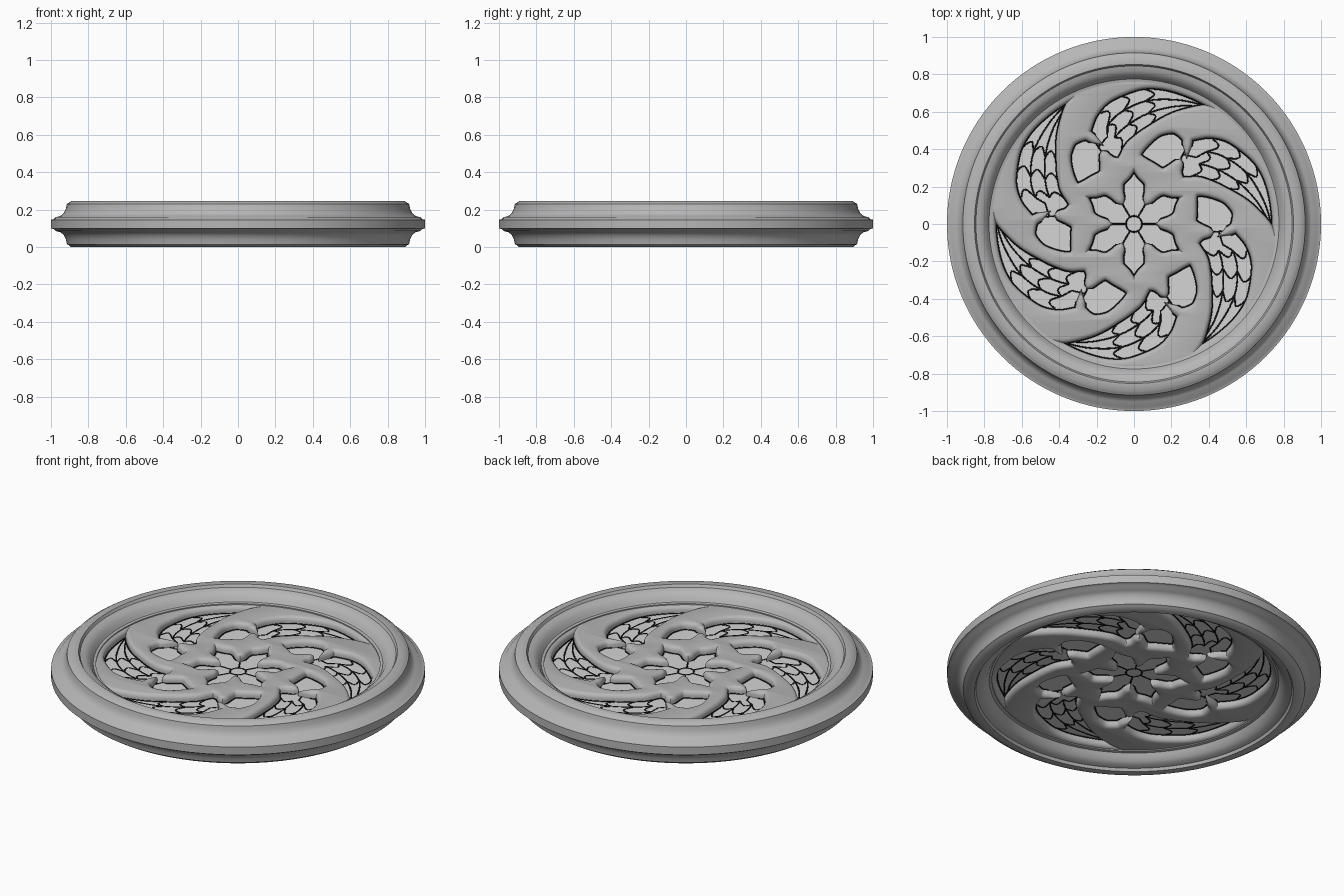
import bpy, bmesh, math
from mathutils import Vector, Matrix

if "Cube" in bpy.data.objects:
    bpy.data.objects.remove(bpy.data.objects["Cube"])

MID = 0.1225      # height of the middle plane
BEV = 0.024       # width of the tracery moulding


def material(name, v):
    m = bpy.data.materials.new(name)
    m.diffuse_color = (v, v, v, 1)
    m.use_nodes = True
    m.node_tree.nodes["Principled BSDF"].inputs["Base Color"].default_value = m.diffuse_color
    return m


STONE = material("stone_grey", 0.47)
GLASS = material("pale_glass", 0.66)
LEAD = material("black_lead", 0.006)


def polar(a, r):
    return Vector((r * math.cos(math.radians(a)), r * math.sin(math.radians(a)), 0))


def smooth(pts, closed=True, n=5):
    """Catmull-Rom curve through points."""
    out, c = [], len(pts)
    for i in range(c if closed else c - 1):
        if closed:
            p0, p1, p2, p3 = (pts[(i + k) % c] for k in (-1, 0, 1, 2))
        else:
            p0, p1, p2, p3 = (pts[min(max(i + k, 0), c - 1)] for k in (-1, 0, 1, 2))
        for j in range(n):
            t = j / n
            out.append(0.5 * (2 * p1 + (p2 - p0) * t + (2 * p0 - 5 * p1 + 4 * p2 - p3) * t * t
                              + (3 * p1 - p0 - 3 * p2 + p3) * t ** 3))
    if not closed:
        out.append(pts[-1].copy())
    return out


def turned(path, k):
    m = Matrix.Rotation(math.radians(60 * k), 3, 'Z')
    return [m @ p for p in path]


def circle(r, n):
    return [polar(360 * i / n, r) for i in range(n)]


def inset(path, d):
    """Shift a counter-clockwise loop towards its inside."""
    out, c = [], len(path)
    for i in range(c):
        t = (path[(i + 1) % c] - path[i - 1]).normalized()
        out.append(path[i] + Vector((-t.y, t.x, 0)) * d)
    return out


def finish(ob, mat, angle=35):
    bm = bmesh.new()
    bm.from_mesh(ob.data)
    bmesh.ops.remove_doubles(bm, verts=bm.verts, dist=1e-5)
    bmesh.ops.recalc_face_normals(bm, faces=bm.faces)
    bm.to_mesh(ob.data)
    bm.free()
    ob.data.materials.clear()
    ob.data.materials.append(mat)
    bpy.ops.object.select_all(action='DESELECT')
    ob.select_set(True)
    bpy.context.view_layer.objects.active = ob
    bpy.ops.object.shade_smooth_by_angle(angle=math.radians(angle))


def curve_mesh(name, paths, mat, flat=False, extrude=0.0, bevel=0.0, res=1):
    """paths: list of (points, closed). flat = filled plate, otherwise tubes."""
    cu = bpy.data.curves.new(name, 'CURVE')
    cu.dimensions = '2D' if flat else '3D'
    cu.fill_mode = 'BOTH' if flat else 'FULL'
    cu.extrude, cu.bevel_depth, cu.bevel_resolution = extrude, bevel, res
    for pts, closed in paths:
        s = cu.splines.new('POLY')
        s.points.add(len(pts) - 1)
        for q, p in zip(s.points, pts):
            q.co = (p.x, p.y, 0, 1)
        s.use_cyclic_u = closed
    ob = bpy.data.objects.new(name, cu)
    bpy.context.collection.objects.link(ob)
    ob.location.z = MID
    bpy.ops.object.select_all(action='DESELECT')
    ob.select_set(True)
    bpy.context.view_layer.objects.active = ob
    bpy.ops.object.convert(target='MESH')
    ob = bpy.context.view_layer.objects.active
    finish(ob, mat)
    return ob


def lathe(name, profile, mat, steps=128):
    me = bpy.data.meshes.new(name)
    bm = bmesh.new()
    vs = [bm.verts.new((r, 0, z)) for r, z in profile]
    es = [bm.edges.new((vs[i], vs[(i + 1) % len(vs)])) for i in range(len(vs))]
    bmesh.ops.spin(bm, geom=vs + es, cent=(0, 0, 0), axis=(0, 0, 1),
                   angle=math.tau, steps=steps, use_merge=True)
    bm.to_mesh(me)
    bm.free()
    ob = bpy.data.objects.new(name, me)
    bpy.context.collection.objects.link(ob)
    ob.location.z = MID
    finish(ob, mat, 40)
    return ob


# moulded round rim, same on both faces
half = [(.76, .05), (.775, .053), (.783, .065), (.797, .088), (.82, .102), (.845, .107),
        (.853, .1225), (.893, .1225), (.905, .113), (.915, .108), (.92, .082), (.932, .058),
        (.95, .043), (.975, .037), (.985, .026), (1.0, .023)]
lathe("rim", half + [(r, -z) for r, z in reversed(half)], STONE)

# one curved dagger opening: web end, two small cusps and heart-shaped head
dagger = smooth([polar(a, r) for a, r in [
    (54, .76), (64, .762), (76, .76), (86, .748), (95, .715), (103, .682), (110, .632),
    (115, .58), (117.5, .548), (116, .51), (119, .54), (126, .553), (131, .535), (136, .503),
    (142, .442), (147, .385), (146.5, .355), (141, .335), (132, .32), (123, .312),
    (119, .325), (116, .36), (113.5, .40), (110.5, .365), (106, .345), (101, .346),
    (94, .41), (88, .452), (81, .503), (70, .607), (60, .705)]])

# central six-petal opening
petals = []
for k in range(6):
    petals += [polar(90 + 60 * k + d, r) for d, r in [
        (-30, .15), (-24.5, .195), (-19, .235), (-9, .264), (0, .312),
        (9, .264), (19, .235), (24.5, .195)]]
rosette = smooth(petals, n=4)

openings = [turned(dagger, k) for k in range(6)] + [rosette]

# stone tracery plate with moulded openings
curve_mesh("tracery", [(circle(.79, 128), True)] + [(p, True) for p in openings],
           STONE, flat=True, extrude=.02, bevel=BEV, res=2)

# glass sheet
lathe("glass", [(0.0005, .004), (.78, .004), (.78, -.004), (0.0005, -.004)], GLASS, 96)

# black edging round every opening
curve_mesh("lead_edging", [(inset(p, BEV), True) for p in openings], LEAD, bevel=.008)

# lead lines: hub, spokes, neck bars and the web of each dagger
inner = smooth([polar(a, r) for a, r in
                [(58, .735), (70, .635), (81, .53), (94, .435), (103, .38)]], False, 10)
outer = smooth([polar(a, r) for a, r in
                [(58, .745), (70, .74), (86, .725), (100, .67), (112, .58)]], False, 10)


def web(k, t):
    x = min(max(t, 0), 1) * 40
    i = min(int(x), 39)
    a = inner[i].lerp(inner[i + 1], x - i)
    b = outer[i].lerp(outer[i + 1], x - i)
    return a.lerp(b, k)


lines = [[web(k, .88 * i / 24) for i in range(25)] for k in (1 / 3, 2 / 3)]
for t in (.5, .69, .88):
    for s in range(3):
        lines.append([web((s + i / 8) / 3, t - .07 * math.sin(math.pi * i / 8))
                      for i in range(9)])
lines.append([polar(116, .51), polar(113.5, .40)])          # neck bar
lines.append([polar(114.8, .455), web(.5, .95), web(2 / 3, .88)])
lines.append([polar(0, .045), polar(0, .15)])               # spoke
paths = [(turned(l, k), False) for k in range(6) for l in lines]
curve_mesh("lead_lines", paths + [(circle(.043, 32), True)], LEAD, bevel=.0065)
